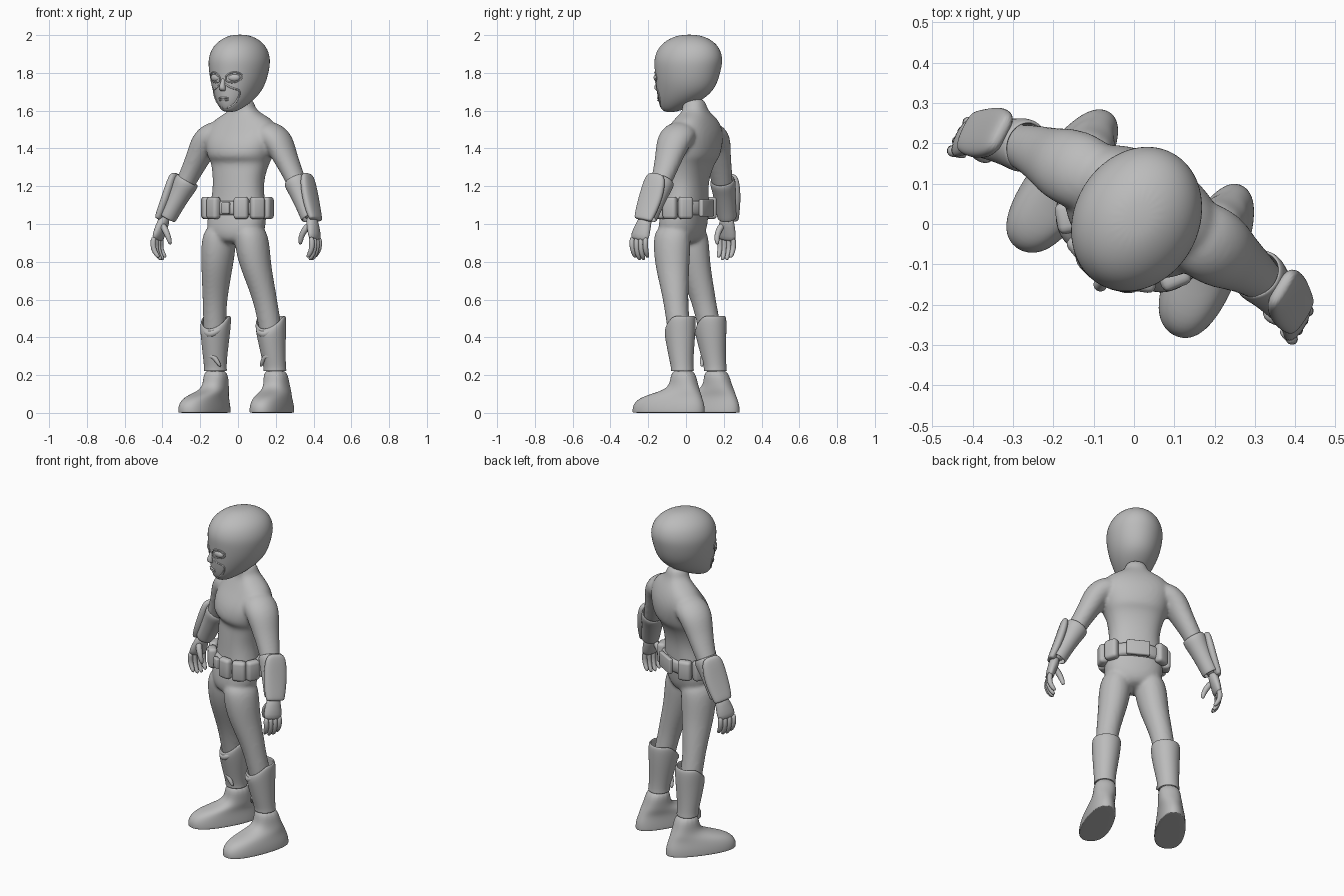
import bpy, bmesh, math
from mathutils import Vector, Matrix

if "Cube" in bpy.data.objects:
    bpy.data.objects.remove(bpy.data.objects["Cube"], do_unlink=True)

TURN = math.radians(-29)   # the figure stands turned to its right

grey = bpy.data.materials.new("plain_grey")
grey.use_nodes = True
grey.diffuse_color = (0.5, 0.5, 0.5, 1)
grey.node_tree.nodes["Principled BSDF"].inputs["Base Color"].default_value = (0.5, 0.5, 0.5, 1)


def finish(name, bm, mirror=False, subsurf=2, thick=0, bevel=0):
    bmesh.ops.recalc_face_normals(bm, faces=bm.faces)
    mesh = bpy.data.meshes.new(name)
    bm.to_mesh(mesh)
    bm.free()
    for poly in mesh.polygons:
        poly.use_smooth = True
    mesh.materials.append(grey)
    ob = bpy.data.objects.new(name, mesh)
    bpy.context.scene.collection.objects.link(ob)
    ob.rotation_euler.z = TURN
    if thick:
        ob.modifiers.new("wall", 'SOLIDIFY').thickness = thick
    if mirror:
        ob.modifiers.new("both_sides", 'MIRROR')
    if bevel:
        mod = ob.modifiers.new("soft_edges", 'BEVEL')
        mod.width, mod.segments = bevel, 3
    if subsurf:
        mod = ob.modifiers.new("smooth", 'SUBSURF')
        mod.levels = mod.render_levels = subsurf
    return ob


def add_loft(bm, sections, flat=False, n=16, power=2.0, cap=True, shape=None):
    """Skin elliptic rings (x, y, z, half width, half depth) along a path."""
    mids = [Vector(s[:3]) for s in sections]
    rings = []
    for i, (x, y, z, a, b) in enumerate(sections):
        t = mids[min(i + 1, len(mids) - 1)] - mids[max(i - 1, 0)]
        t = Vector((0, 0, 1)) if flat else t.normalized()
        ref = Vector((0, 1, 0))
        side_b = (ref - ref.dot(t) * t).normalized()
        side_a = side_b.cross(t)
        ring = []
        for k in range(n):
            c, s = math.cos(math.tau * k / n), math.sin(math.tau * k / n)
            c = math.copysign(abs(c) ** (2 / power), c)
            s = math.copysign(abs(s) ** (2 / power), s)
            p = mids[i] + side_a * a * c + side_b * b * s
            ring.append(bm.verts.new(shape(p) if shape else p))
        rings.append(ring)
    for r, q in zip(rings, rings[1:]):
        for k in range(n):
            bm.faces.new((r[k], r[(k + 1) % n], q[(k + 1) % n], q[k]))
    if cap:
        bm.faces.new(rings[0])
        bm.faces.new(rings[-1])


def loft(name, sections, mirror=False, subsurf=2, thick=0, **kw):
    bm = bmesh.new()
    add_loft(bm, sections, **kw)
    return finish(name, bm, mirror, subsurf, thick)


def central(rows):
    return [(0, v, z, a, b) for z, v, a, b in rows]


# Body: torso, legs and arms fused into one skin
bm = bmesh.new()
add_loft(bm, central([
    (.89, -.03, .08, .08), (.95, -.025, .165, .113), (1.03, -.013, .168, .11),
    (1.1, 0, .157, .107), (1.2, .002, .139, .102), (1.28, .014, .152, .108),
    (1.335, .03, .168, .118), (1.352, .022, .18, .148), (1.44, .037, .207, .147),
    (1.505, .055, .205, .117), (1.555, .06, .168, .09), (1.587, .06, .098, .07),
    (1.615, .054, .062, .062), (1.67, .045, .06, .06)]), flat=True, power=2.3)
for side in (-1, 1):
    add_loft(bm, [(side * u, *rest) for u, *rest in (
        (.09, -.03, 1.0, .075, .095), (.1, -.03, .9, .094, .105), (.115, -.02, .78, .083, .095),
        (.14, .008, .66, .071, .077), (.157, .028, .56, .063, .065),
        (.168, .05, .45, .062, .064), (.178, .075, .3, .056, .056),
        (.18, .085, .18, .055, .055))], flat=True)
    add_loft(bm, [(side * u, *rest) for u, *rest in (
        (.1, .052, 1.475, .065, .085), (.172, .05, 1.473, .08, .1),
        (.224, .046, 1.435, .077, .097), (.259, .042, 1.36, .064, .08),
        (.304, .04, 1.28, .055, .066), (.355, .03, 1.18, .049, .052),
        (.405, .015, 1.1, .043, .045), (.445, .004, 1.02, .034, .038))])
body = finish("body", bm, subsurf=2)
skin = body.modifiers.new("fuse", 'REMESH')
skin.mode, skin.voxel_size, skin.use_smooth_shade = 'VOXEL', .01, True
blend = body.modifiers.new("blend", 'SMOOTH')
blend.factor, blend.iterations = .5, 7


# Boots, toes wider than heels
def boot_shape(p):
    if p.z < .1:
        p.x = .205 + (p.x - .205) * (1 - .55 * p.y) - .07 * p.y
    return p


loft("boots", [
    (.18, .08, .235, .062, .062), (.183, .09, .16, .063, .072),
    (.188, .082, .118, .067, .1), (.202, .022, .086, .075, .176),
    (.205, .01, .045, .083, .205), (.205, .01, .012, .086, .208),
    (.205, .01, .002, .085, .207), (.205, .01, 0, .081, .203)],
    mirror=True, flat=True, power=2.35, shape=boot_shape)


# Calf guards: open cuffs, cut lower over the front of the knee
def guard_shape(p):
    if p.z > .45:
        p.z -= max(0, .055 - p.y) * .9
    return p


loft("calf_guards", [
    (.166, .058, .515, .08, .08), (.167, .058, .49, .084, .086),
    (.17, .058, .4, .076, .083), (.177, .068, .3, .065, .068),
    (.18, .078, .235, .06, .06), (.18, .078, .222, .064, .064)],
    mirror=True, flat=True, cap=False, thick=.012, shape=guard_shape)

# Padded rolls over the shins
bm = bmesh.new()
add_loft(bm, [(.105, .03, .455, .012, .015), (.135, -.015, .42, .02, .018),
              (.175, -.02, .41, .022, .018), (.225, .02, .46, .012, .015)], n=8)
add_loft(bm, [(.12, .03, .24, .01, .012), (.155, .01, .31, .018, .014),
              (.2, .015, .3, .018, .014), (.23, .06, .24, .01, .012)], n=8)
finish("shin_pads", bm, True, 2)

# Forearm cuffs and their outer plates
loft("forearm_cuffs", [
    (.325, .04, 1.235, .064, .066), (.34, .036, 1.21, .068, .07),
    (.36, .03, 1.17, .058, .062), (.41, .015, 1.075, .049, .055),
    (.434, .008, 1.03, .05, .054)], mirror=True, cap=False, thick=.01)
loft("forearm_plates", [
    (.397, .04, 1.27, .012, .036), (.4, .036, 1.245, .024, .062),
    (.42, .026, 1.16, .028, .071), (.447, .01, 1.08, .026, .066),
    (.468, .002, 1.03, .022, .056), (.472, 0, 1.02, .016, .052)],
    mirror=True, power=2.5)

# Hands with curled fingers, thumbs turned inwards
bm = bmesh.new()
add_loft(bm, [(.44, .006, 1.045, .03, .035), (.457, -.006, .99, .029, .048),
              (.472, -.016, .94, .025, .058), (.477, -.02, .91, .018, .052)], n=12)
for i in range(4):
    v = -.06 + .027 * i
    drop = .012 if i in (1, 2) else 0
    add_loft(bm, [(.475, v, .935, .017, .016), (.484, v, .89, .017, .016),
                  (.473, v * .95, .85 - drop, .015, .015),
                  (.446, v * .9, .82 - drop, .011, .011)], n=8)
add_loft(bm, [(.447, -.022, 1.0, .019, .021), (.42, -.036, .968, .019, .019),
              (.4, -.036, .93, .016, .016), (.392, -.028, .888, .011, .011)], n=8)
finish("hands", bm, True, 1)

# Belt with pouches
loft("belt", central([(1.045, -.004, .172, .12), (1.05, -.004, .18, .128),
                      (1.12, 0, .176, .126), (1.125, 0, .167, .118)]),
     flat=True, subsurf=1, n=24)


def belt_box(bm, degrees, size):
    """A block set on the belt, turned to face outwards."""
    ang = math.radians(degrees)
    pos = Vector((.178 * math.sin(ang), -.004 - .128 * math.cos(ang), 1.085))
    out = math.atan2(math.sin(ang) / .178, math.cos(ang) / .128)
    bmesh.ops.create_cube(bm, size=1, matrix=Matrix.Translation(pos)
                          @ Matrix.Rotation(out, 4, 'Z') @ Matrix.Diagonal((*size, 1)))


bm = bmesh.new()
for angle in (28, 60, 93, 128):
    for side in (-1, 1):
        belt_box(bm, side * angle, (.078, .05, .118))
finish("belt_pouches", bm, subsurf=0, bevel=.018)
bm = bmesh.new()
belt_box(bm, 0, (.045, .025, .06))
belt_box(bm, 180, (.13, .024, .09))
finish("belt_buckles", bm, subsurf=0, bevel=.007)

# Head in its close-fitting hood
HEAD = [(1.592, -.095, .026, .03), (1.61, -.078, .055, .068), (1.65, -.04, .09, .12),
        (1.7, -.008, .12, .158), (1.76, .006, .144, .175), (1.83, .012, .157, .187),
        (1.88, .015, .158, .192), (1.94, .018, .137, .169), (1.982, .02, .09, .114),
        (2.003, .02, .037, .047)]
loft("head", central(HEAD), flat=True, n=20)


def face_point(u, z, lift=0):
    """Point on the front of the head at this width and height."""
    for lo, hi in zip(HEAD, HEAD[1:]):
        if lo[0] <= z <= hi[0]:
            f = (z - lo[0]) / (hi[0] - lo[0])
            v, a, b = (lo[i] + (hi[i] - lo[i]) * f for i in (1, 2, 3))
            return Vector((u, v - b * math.sqrt(max(0, 1 - (u / a) ** 2)) - lift, z))


def ridge(bm, points, r):
    add_loft(bm, [(*face_point(u, z, -.003), r, r) for u, z in points], n=6)


# Nose and lips
bm = bmesh.new()
add_loft(bm, [(0, -.15, 1.785, .01, .012), (0, -.166, 1.75, .012, .015),
              (0, -.176, 1.718, .02, .02), (0, -.162, 1.702, .016, .012)], flat=True, n=10)
finish("nose", bm)
bm = bmesh.new()
for z in (1.667, 1.656):
    add_loft(bm, [(u, face_point(u, z).y, z, .007 - abs(u) * .12, .006)
                  for u in (-.03, -.015, 0, .015, .03)], n=8)
finish("lips", bm, subsurf=1)

# Eyes and the rims of the mask holes
bm = bmesh.new()
bmesh.ops.create_uvsphere(bm, u_segments=16, v_segments=10, radius=1,
                          matrix=Matrix.Translation(face_point(.056, 1.775, -.012))
                          @ Matrix.Rotation(.35, 4, 'Z') @ Matrix.Diagonal((.034, .017, .021, 1)))
finish("eyes", bm, True, 0)
bm = bmesh.new()
steps = [math.tau * k / 16 for k in range(17)]
ridge(bm, [(.056 + .04 * math.cos(t), 1.776 + .027 * math.sin(t) + .006 * math.cos(t))
           for t in steps], .005)
finish("eye_rims", bm, True, 1)

# Mask edge across the cheeks and round the jaw
bm = bmesh.new()
ridge(bm, [(.004, 1.748), (.025, 1.732), (.055, 1.715), (.08, 1.712),
           (.078, 1.685), (.062, 1.65), (.04, 1.625), (.002, 1.612)], .006)
finish("mask_edge", bm, True, 1)
